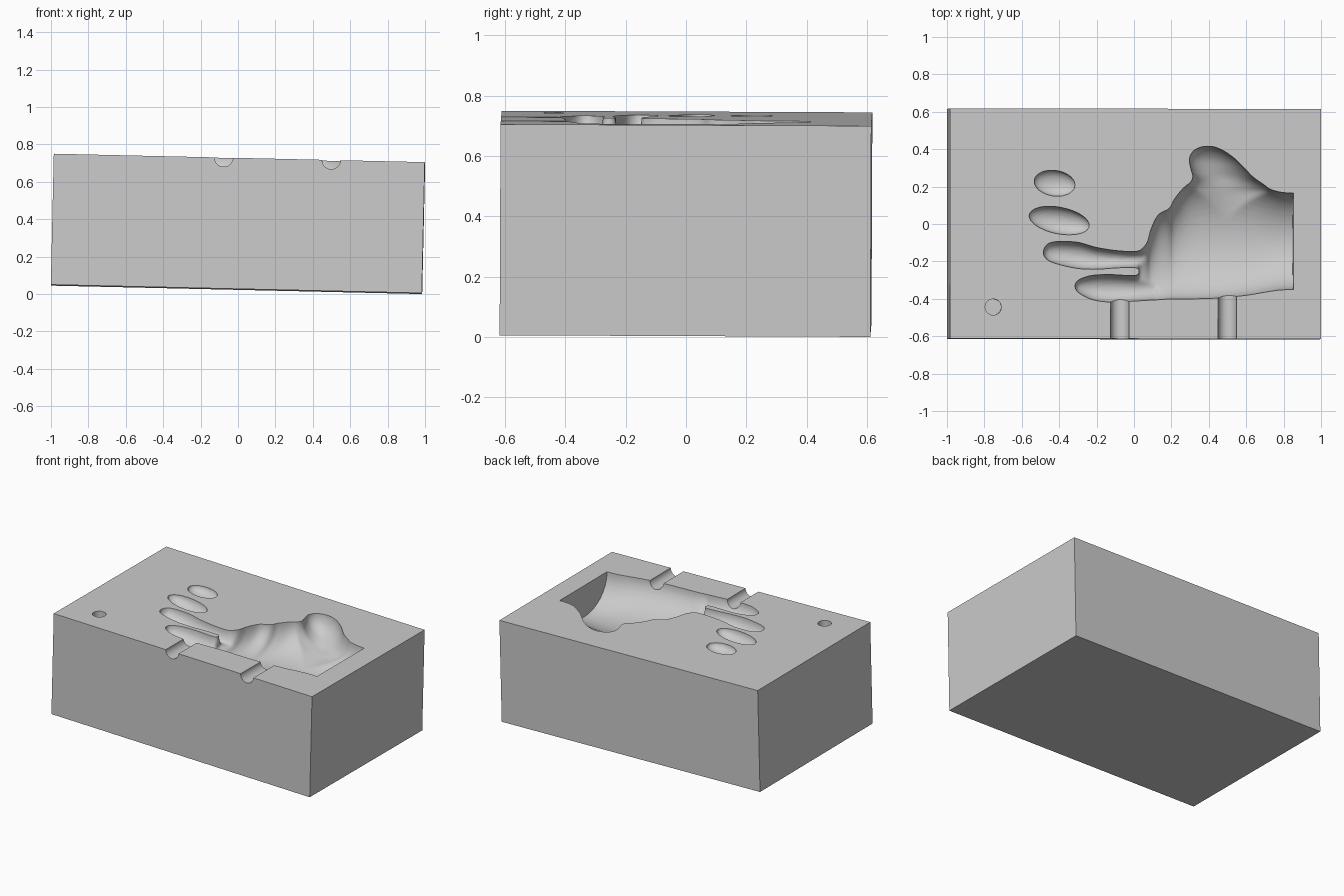
import bpy, bmesh
from math import radians, pi, sin, cos
from mathutils import Matrix, Vector

if "Cube" in bpy.data.objects:
    bpy.data.objects.remove(bpy.data.objects["Cube"])

W, D, H = 1.984, 1.23, 0.70      # block size; cutters use z = 0 as the parting face
LID = 0.09                       # how far cutters rise above the parting face


def finish(bm, name):
    bmesh.ops.recalc_face_normals(bm, faces=bm.faces)
    me = bpy.data.meshes.new(name)
    bm.to_mesh(me)
    bm.free()
    ob = bpy.data.objects.new(name, me)
    bpy.context.collection.objects.link(ob)
    return ob


def spline(rows, per=8):
    """Catmull-Rom interpolation through station rows."""
    out = []
    for i in range(len(rows) - 1):
        a, b, c, d = (rows[max(0, min(len(rows) - 1, i + k))] for k in (-1, 0, 1, 2))
        for s in range(per):
            t = s / per
            out.append([q + t / 2 * (r - p + t * (2*p - 5*q + 4*r - w + t * (3*(q - r) + w - p)))
                        for p, q, r, w in zip(a, b, c, d)])
    return out + [list(rows[-1])]


def loft(bm, rows, swap=False, power=0.5, n=24):
    """Trough with a rounded floor; each row is (along, low, high, depth)."""
    rings = []
    for u, lo, hi, depth in spline(rows):
        mid, half = (lo + hi) / 2, max((hi - lo) / 2, 0.003)
        pts = [(mid - half * cos(pi * k / n), -depth * max(sin(pi * k / n), 0) ** (2 * power))
               for k in range(n + 1)]
        pts += [(mid + half, LID), (mid - half, LID)]
        rings.append([bm.verts.new((v, u, z) if swap else (u, v, z)) for v, z in pts])
    m = len(rings[0])
    for a, b in zip(rings, rings[1:]):
        for k in range(m):
            bm.faces.new((a[k], a[(k + 1) % m], b[(k + 1) % m], b[k]))
    bm.faces.new(rings[0])
    bm.faces.new(rings[-1])


def ellipsoid(bm, center, radii, turn):
    m = Matrix.Translation(center) @ Matrix.Rotation(radians(turn), 4, 'Z') @ Matrix.Diagonal((*radii, 1))
    bmesh.ops.create_uvsphere(bm, u_segments=32, v_segments=20, radius=1, matrix=m)


def cylinder(name, radius, depth, matrix):
    bm = bmesh.new()
    bmesh.ops.create_cone(bm, cap_ends=True, segments=40, radius1=radius, radius2=radius,
                          depth=depth, matrix=matrix)
    return finish(bm, name)


def apply_modifier(ob, kind, **props):
    mod = ob.modifiers.new(kind.lower(), kind)
    for key, value in props.items():
        setattr(mod, key, value)
    bpy.context.view_layer.objects.active = ob
    bpy.ops.object.modifier_apply(modifier=mod.name)


# Hand-shaped cutter: palm, thumb and four fingers
bm = bmesh.new()
loft(bm, [(0.03, -0.40, -0.145, 0.08), (0.07, -0.405, -0.10, 0.10), (0.09, -0.405, -0.03, 0.12),
          (0.13, -0.405, 0.05, 0.14), (0.19, -0.40, 0.085, 0.16), (0.22, -0.40, 0.14, 0.175),
          (0.30, -0.40, 0.22, 0.19), (0.45, -0.395, 0.25, 0.20), (0.60, -0.38, 0.23, 0.21),
          (0.72, -0.36, 0.19, 0.215), (0.80, -0.35, 0.17, 0.215), (0.95, -0.35, 0.165, 0.21)])
loft(bm, [(0.05, 0.30, 0.72, 0.19), (0.16, 0.29, 0.74, 0.17), (0.20, 0.29, 0.71, 0.16),
          (0.25, 0.315, 0.64, 0.15), (0.29, 0.305, 0.60, 0.135), (0.35, 0.295, 0.54, 0.11),
          (0.395, 0.32, 0.475, 0.07), (0.417, 0.37, 0.42, 0.02)], swap=True)
loft(bm, [(-0.485, -0.165, -0.14, 0.02), (-0.46, -0.195, -0.105, 0.05), (-0.40, -0.217, -0.093, 0.07),
          (-0.30, -0.238, -0.098, 0.08), (-0.20, -0.242, -0.125, 0.075), (-0.08, -0.234, -0.143, 0.07),
          (0.03, -0.234, -0.143, 0.08), (0.12, -0.25, -0.10, 0.10)])
loft(bm, [(-0.315, -0.345, -0.32, 0.02), (-0.29, -0.372, -0.295, 0.05), (-0.22, -0.405, -0.274, 0.075),
          (-0.12, -0.418, -0.27, 0.085), (0.0, -0.412, -0.275, 0.09), (0.12, -0.405, -0.26, 0.11)])
ellipsoid(bm, (-0.40, 0.018, 0), (0.166, 0.072, 0.065), -11)
ellipsoid(bm, (-0.425, 0.218, 0), (0.113, 0.07, 0.05), -8)
hand = finish(bm, "hand_cutter")
apply_modifier(hand, 'REMESH', mode='VOXEL', voxel_size=0.01)
apply_modifier(hand, 'SMOOTH', factor=0.5, iterations=5)

# Flat wrist end
bm = bmesh.new()
bm.from_mesh(hand.data)
cut = bmesh.ops.bisect_plane(bm, geom=bm.verts[:] + bm.edges[:] + bm.faces[:],
                             plane_co=(0.853, 0, 0), plane_no=(1, 0, 0), clear_outer=True)
bmesh.ops.contextual_create(bm, geom=[e for e in cut["geom_cut"] if isinstance(e, bmesh.types.BMEdge)])
bmesh.ops.recalc_face_normals(bm, faces=bm.faces)
bm.to_mesh(hand.data)
bm.free()

# Pouring channels and locating hole
cutters = [hand]
for x in (-0.075, 0.50):
    cutters.append(cylinder("channel_cutter", 0.049, 0.36,
                            Matrix.Translation((x, -0.55, 0)) @ Matrix.Rotation(pi / 2, 4, 'X')))
cutters.append(cylinder("hole_cutter", 0.043, 0.1, Matrix.Translation((-0.752, -0.445, 0))))

# Mould block with the cavities taken out
bm = bmesh.new()
bmesh.ops.create_cube(bm, size=1, matrix=Matrix.Translation((0.008, 0.002, -H / 2)) @ Matrix.Diagonal((W, D, H, 1)))
block = finish(bm, "mould_block")
for c in cutters:
    c.hide_render = True
    apply_modifier(block, 'BOOLEAN', operation='DIFFERENCE', solver='EXACT', object=c)
for c in cutters:
    bpy.data.objects.remove(c)

# Slight lean of the whole block, then rest it on the ground
block.data.transform(Matrix.Translation((-0.008, -0.002, H / 2)))
lean = Matrix.Rotation(radians(-0.1), 4, 'Z') @ Matrix.Rotation(radians(-0.25), 4, 'X') @ Matrix.Rotation(radians(1.3), 4, 'Y')
block.data.transform(lean)
low = min(v.co.z for v in block.data.vertices)
block.data.transform(Matrix.Translation(Vector((0, 0, -low))))

# Plain grey surface
grey = bpy.data.materials.new("light_grey")
grey.use_nodes = True
colour = (0.6, 0.6, 0.6, 1)
grey.diffuse_color = colour
grey.node_tree.nodes["Principled BSDF"].inputs["Base Color"].default_value = colour
block.data.materials.clear()
block.data.materials.append(grey)
for o in bpy.context.selected_objects:
    o.select_set(False)
block.select_set(True)
bpy.context.view_layer.objects.active = block
bpy.ops.object.shade_smooth_by_angle(angle=radians(35))
